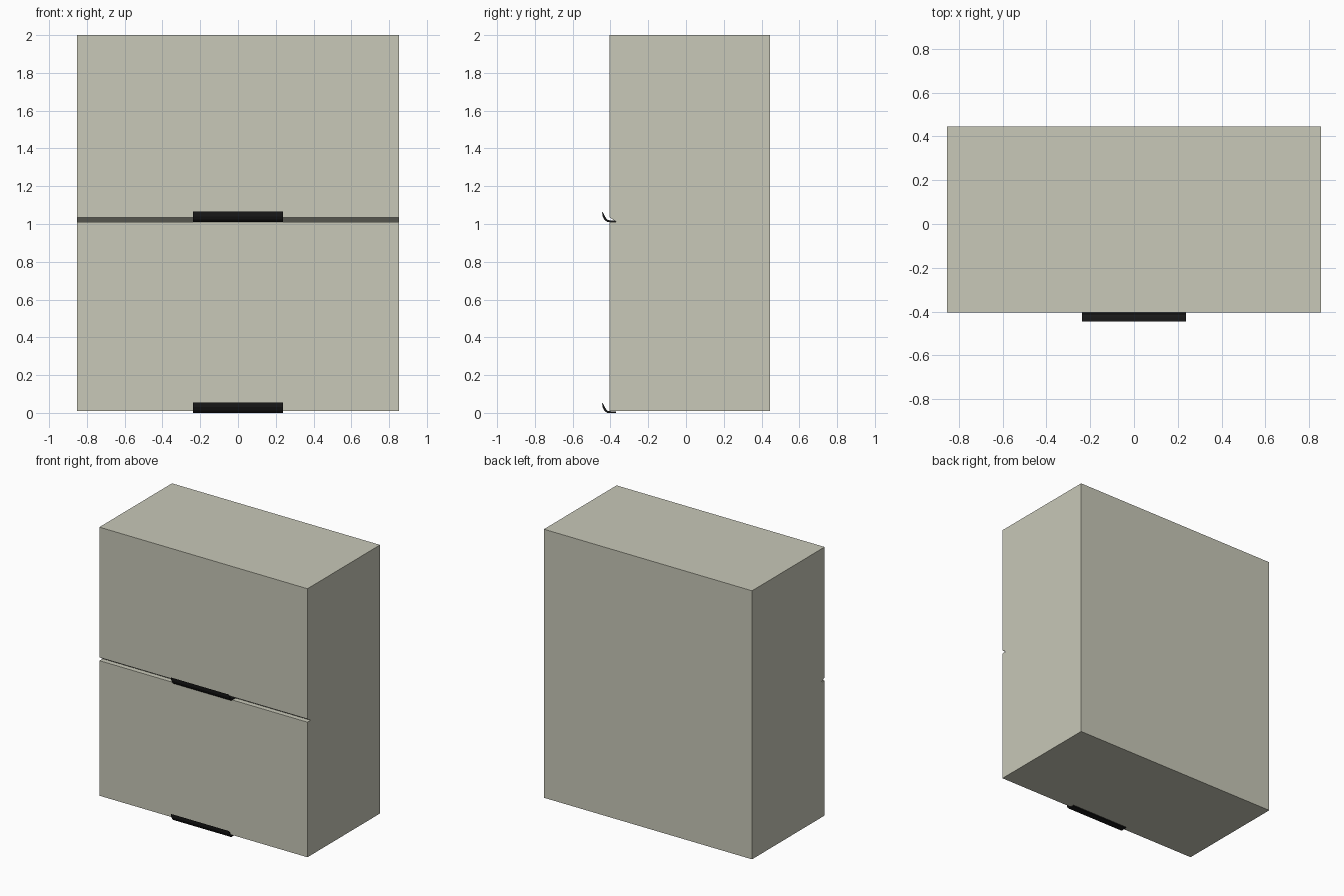
import bpy, bmesh

if "Cube" in bpy.data.objects:
    bpy.data.objects.remove(bpy.data.objects["Cube"])


def material(name, color):
    m = bpy.data.materials.new(name)
    m.diffuse_color = color
    m.use_nodes = True
    m.node_tree.nodes["Principled BSDF"].inputs["Base Color"].default_value = m.diffuse_color
    return m


def extrude_x(name, profile, half_width, mat):
    """Extrude a (y, z) profile symmetrically along x."""
    bm = bmesh.new()
    face = bm.faces.new([bm.verts.new((-half_width, y, z)) for y, z in profile])
    out = bmesh.ops.extrude_face_region(bm, geom=[face])
    verts = [v for v in out["geom"] if isinstance(v, bmesh.types.BMVert)]
    bmesh.ops.translate(bm, verts=verts, vec=(2 * half_width, 0, 0))
    bmesh.ops.recalc_face_normals(bm, faces=bm.faces)
    mesh = bpy.data.meshes.new(name)
    bm.to_mesh(mesh)
    bm.free()
    mesh.materials.append(mat)
    obj = bpy.data.objects.new(name, mesh)
    bpy.context.collection.objects.link(obj)
    return obj


beige = material("beige", (0.58, 0.58, 0.48, 1))
black = material("black", (0.01, 0.01, 0.01, 1))

# Cabinet body with a wedge-shaped finger groove between the two fronts
FRONT, BACK = -0.405, 0.445
extrude_x("cabinet_body", [
    (FRONT, 0.01), (BACK, 0.01), (BACK, 2.0), (FRONT, 2.0),
    (FRONT, 1.035), (-0.368, 1.011), (FRONT, 1.011)], 0.853, beige)

# Curved lip handles: flat tab tucked under each front, lip curling up
lip = [(-0.37, 0.0), (-0.418, 0.0), (-0.432, 0.012), (-0.441, 0.03),
       (-0.445, 0.055), (-0.438, 0.046), (-0.430, 0.030), (-0.422, 0.018),
       (-0.412, 0.009), (-0.37, 0.008)]
for name, z0 in (("lower_handle", 0.0), ("upper_handle", 1.011)):
    extrude_x(name, [(y, z + z0) for y, z in lip], 0.238, black)
